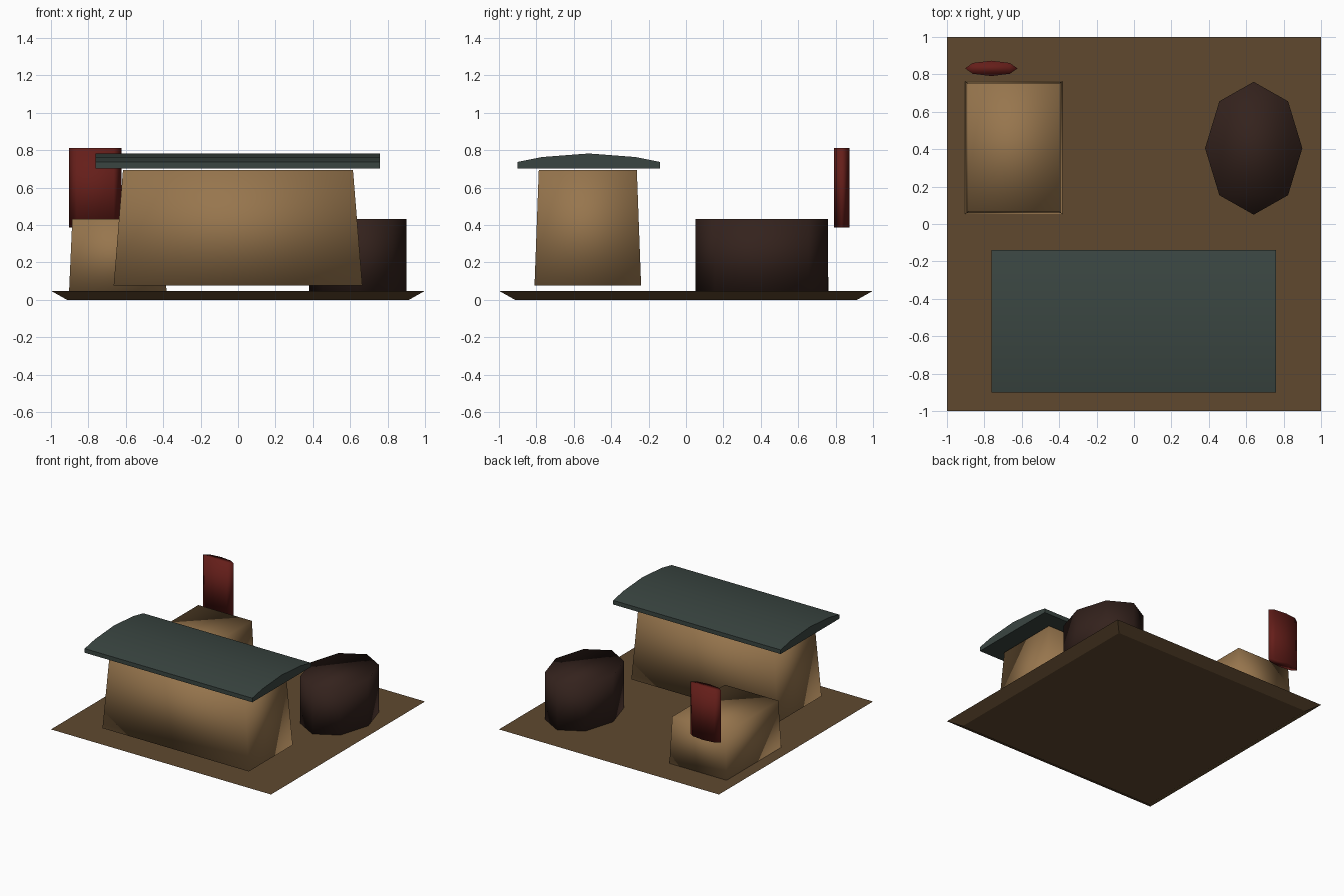
import bpy, math

if "Cube" in bpy.data.objects:
    bpy.data.objects.remove(bpy.data.objects["Cube"])


def material(name, rgb):
    m = bpy.data.materials.new(name)
    m.diffuse_color = (*rgb, 1)
    m.use_nodes = True
    m.node_tree.nodes["Principled BSDF"].inputs["Base Color"].default_value = m.diffuse_color
    return m


EARTH = material("earth", (0.115, 0.066, 0.028))
PLASTER = material("plaster", (0.31, 0.18, 0.075))
SLATE = material("slate", (0.042, 0.06, 0.053))
BARK = material("bark", (0.034, 0.016, 0.012))
RED = material("red", (0.13, 0.013, 0.010))


def loft(name, bottom, top, mat, angle=None):
    """Closed solid between two matching rings of 3D points."""
    n = len(bottom)
    faces = [tuple(reversed(range(n))), tuple(range(n, 2 * n))]
    faces += [(i, (i + 1) % n, n + (i + 1) % n, n + i) for i in range(n)]
    mesh = bpy.data.meshes.new(name)
    mesh.from_pydata(list(bottom) + list(top), [], faces)
    mesh.materials.append(mat)
    ob = bpy.data.objects.new(name, mesh)
    bpy.context.collection.objects.link(ob)
    bpy.context.view_layer.objects.active = ob
    ob.select_set(True)
    if angle is None:
        bpy.ops.object.shade_smooth()
    else:
        bpy.ops.object.shade_smooth_by_angle(angle=math.radians(angle))
    ob.select_set(False)
    return ob


def rect(cx, cy, hx, hy, z):
    return [(cx - hx, cy - hy, z), (cx + hx, cy - hy, z),
            (cx + hx, cy + hy, z), (cx - hx, cy + hy, z)]


def octagon(cx, cy, rx, ry, z):
    return [(cx + rx * math.cos(i * math.pi / 4), cy + ry * math.sin(i * math.pi / 4), z)
            for i in range(8)]


# Ground slab with undercut edges
loft("ground", rect(0, 0, 0.915, 0.915, 0), rect(0, 0, 1, 1, 0.048), EARTH, 20)

# Tapered walls of the large and small building
loft("main_walls", rect(0, -0.525, 0.665, 0.285, 0.075),
     rect(0, -0.525, 0.615, 0.262, 0.695), PLASTER)
loft("small_walls", rect(-0.643, 0.408, 0.26, 0.355, 0.048),
     rect(-0.643, 0.408, 0.243, 0.342, 0.432), PLASTER)

# Arched roof, extruded along x
profile = [(-0.9, 0.703), (-0.14, 0.703), (-0.14, 0.737), (-0.27, 0.763),
           (-0.52, 0.782), (-0.77, 0.763), (-0.9, 0.737)]
loft("roof", [(-0.763, y, z) for y, z in profile],
     [(0.76, y, z) for y, z in profile], SLATE, 30)

# Eight-sided oval mound and hanging banner
loft("mound", octagon(0.64, 0.405, 0.26, 0.355, 0.048),
     octagon(0.64, 0.405, 0.26, 0.355, 0.432), BARK)
loft("banner", octagon(-0.763, 0.832, 0.14, 0.041, 0.385),
     octagon(-0.763, 0.832, 0.14, 0.041, 0.812), RED)
